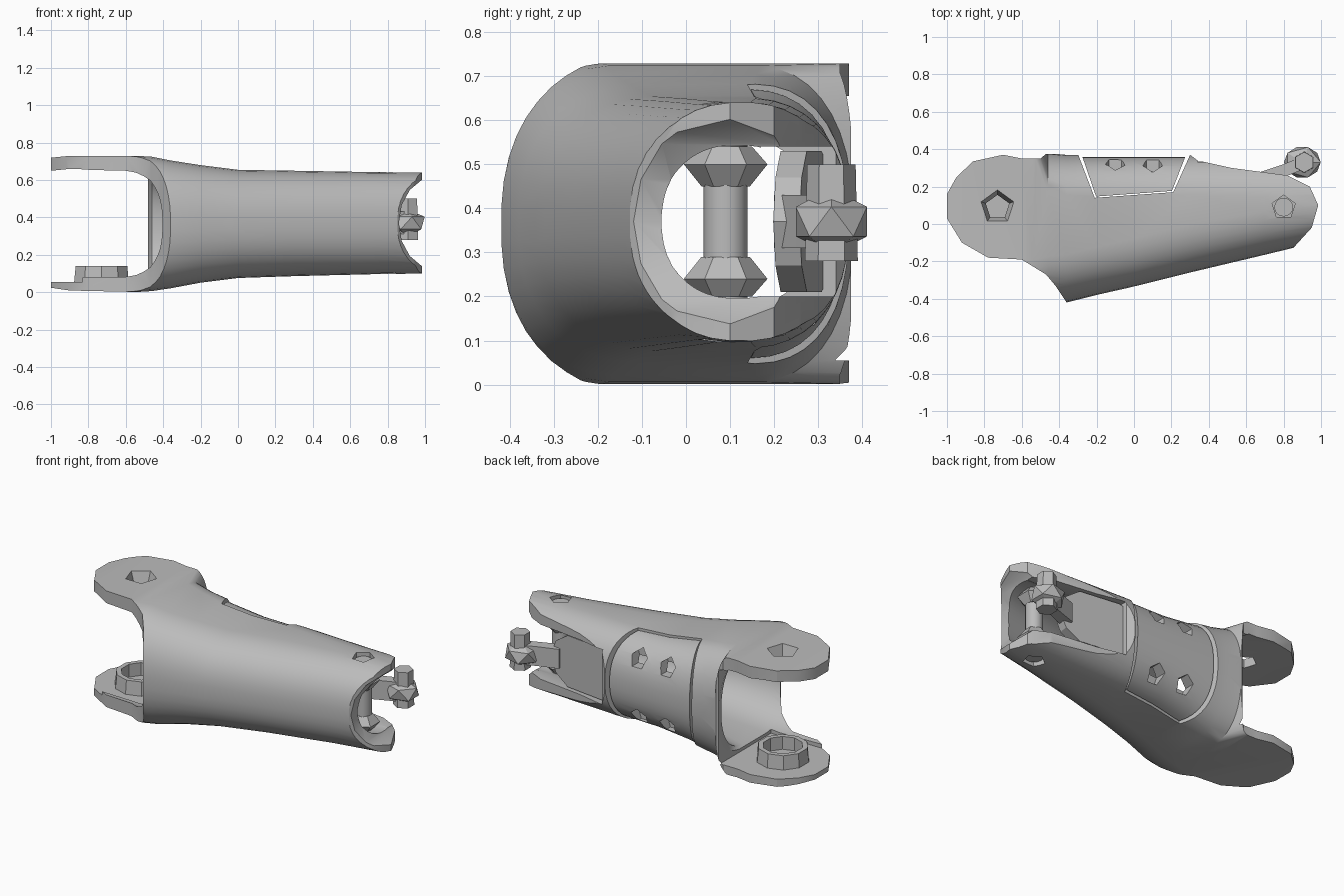
import bpy, bmesh, math
from mathutils import Matrix, Vector

old = bpy.data.objects.get("Cube")
if old:
    bpy.data.objects.remove(old)

# Single material
grey = bpy.data.materials.new("plain_grey")
grey.use_nodes = True
COLOR = (0.5, 0.5, 0.5, 1)
grey.diffuse_color = COLOR
grey.node_tree.nodes["Principled BSDF"].inputs["Base Color"].default_value = COLOR


def make(name, bm):
    bmesh.ops.recalc_face_normals(bm, faces=bm.faces)
    mesh = bpy.data.meshes.new(name)
    bm.to_mesh(mesh)
    bm.free()
    mesh.materials.append(grey)
    ob = bpy.data.objects.new(name, mesh)
    bpy.context.collection.objects.link(ob)
    return ob


def activate(ob):
    bpy.ops.object.select_all(action='DESELECT')
    ob.select_set(True)
    bpy.context.view_layer.objects.active = ob


def boolean(ob, tool, operation='DIFFERENCE'):
    activate(ob)
    mod = ob.modifiers.new("cut", 'BOOLEAN')
    mod.operation, mod.object, mod.solver = operation, tool, 'EXACT'
    bpy.ops.object.modifier_apply(modifier=mod.name)
    bpy.data.objects.remove(tool)


def smooth(ob, angle=30):
    activate(ob)
    bpy.ops.object.shade_smooth_by_angle(angle=math.radians(angle))


def prism(name, outline, low, high, axis='Z'):
    """Extrude an outline along z, or along y when it is drawn in x and z."""
    bm = bmesh.new()
    put = (lambda p, h: (p[0], p[1], h)) if axis == 'Z' else (lambda p, h: (p[0], h, p[1]))
    a = [bm.verts.new(put(p, low)) for p in outline]
    b = [bm.verts.new(put(p, high)) for p in outline]
    bm.faces.new(a)
    bm.faces.new(b)
    n = len(a)
    for i in range(n):
        bm.faces.new((a[i], a[(i + 1) % n], b[(i + 1) % n], b[i]))
    return make(name, bm)


def cone(name, center, r1, r2, depth, sides, axis='Z'):
    bm = bmesh.new()
    turn = Matrix.Rotation(math.pi / 2, 4, 'X') if axis == 'Y' else Matrix()
    bmesh.ops.create_cone(bm, cap_ends=True, segments=sides, radius1=r1, radius2=r2,
                          depth=depth, matrix=Matrix.Translation(center) @ turn)
    return make(name, bm)


def box(name, low, high):
    return prism(name, [(low[0], low[1]), (high[0], low[1]), (high[0], high[1]), (low[0], high[1])],
                 low[2], high[2])


# Tube stations: x, front y, back y, bottom z, top z
STATIONS = [
    (-1.05, -0.46, 0.65, 0.03, 0.715), (-0.9, -0.46, 0.65, 0.008, 0.73),
    (-0.54, -0.45, 0.6, 0.0, 0.73),
    (-0.46, -0.43, 0.38, 0.005, 0.725), (-0.36, -0.42, 0.37, 0.02, 0.705),
    (-0.2, -0.38, 0.37, 0.05, 0.68), (0.0, -0.335, 0.37, 0.075, 0.655),
    (0.3, -0.26, 0.37, 0.085, 0.65), (0.7, -0.165, 0.36, 0.095, 0.643),
    (1.05, -0.08, 0.34, 0.1, 0.64)]


def ring(station, inset_y, inset_z, n=40):
    x, front, back, low, high = station
    front, back, low, high = front + inset_y, back - inset_y, low + inset_z, high - inset_z
    rf = min(0.29, (back - front) / 2)
    rb = min(0.24, (back - front) / 2)
    pts = []
    for i in range(n):
        t = 2 * math.pi * (i + 0.5) / n
        c, s = math.cos(t), math.sin(t)
        cc, ss = abs(c) ** 0.85, math.copysign(abs(s) ** 0.85, s)
        y = back - rb + rb * cc if c > 0 else front + rf - rf * cc
        pts.append(Vector((x, y, (low + high) / 2 + (high - low) / 2 * ss)))
    return pts


def tube(name, inset=0.0, wall=0.07):
    bm = bmesh.new()
    outer, inner = [], []
    for st in STATIONS:
        thick = wall + max(0, st[0]) * 0.03
        outer.append([bm.verts.new(p) for p in ring(st, inset, inset)])
        inner.append([bm.verts.new(p) for p in ring(st, inset + wall, inset + thick)])
    loops = outer + inner[::-1]
    n = len(outer[0])
    for k, a in enumerate(loops):
        b = loops[(k + 1) % len(loops)]
        for i in range(n):
            j = (i + 1) % n
            bm.faces.new((a[i], a[j], b[j], b[i]))
    return make(name, bm)


# Main shell: tube trimmed by its plan outline, with a notch for the cover
plan = [(-0.36, -0.42), (-0.42, -0.33), (-0.47, -0.27), (-0.6, -0.19), (-0.78, -0.18),
        (-0.92, -0.1), (-1.0, 0.03), (-1.0, 0.16), (-0.95, 0.25), (-0.86, 0.335), (-0.7, 0.37),
        (-0.6, 0.35), (-0.5, 0.35), (-0.47, 0.375), (-0.3, 0.375), (-0.21, 0.14), (0.21, 0.17),
        (0.3, 0.37), (0.34, 0.34), (0.52, 0.3), (0.82, 0.26), (0.94, 0.2),
        (0.985, 0.1), (0.95, -0.02), (0.85, -0.13)]
shell = tube("main_shell")
boolean(shell, prism("trim", plan, -0.2, 1), 'INTERSECT')

# Open the fork, the back window and the concave tip
boolean(shell, box("fork_gap", (-1.2, -0.15, 0.055), (-0.48, 0.8, 0.645)))
boolean(shell, box("back_window", (0.34, 0.17, 0.2), (1.2, 0.8, 0.54)))
tip = [(1.06 + 0.2 * math.cos(i * math.pi / 8), 0.37 + 0.25 * math.sin(i * math.pi / 8))
       for i in range(16)]
boolean(shell, prism("tip_gap", tip, -0.6, 0.8, 'Y'))

# Countersunk fork hole and tip recesses
boolean(shell, cone("fork_hole", (-0.73, 0.09, 0.69), 0.055, 0.1, 0.12, 5))
for z in (0.09, 0.65):
    boolean(shell, cone("tip_hole", (0.8, 0.09, z), 0.065, 0.065, 0.08, 5))
smooth(shell)

# Back cover with four screw openings
cover = tube("back_cover", inset=0.01, wall=0.05)
boolean(cover, prism("trim", [(-0.29, 0.4), (-0.203, 0.147), (0.203, 0.177), (0.29, 0.4)], -0.2, 1),
        'INTERSECT')
for x in (-0.1, 0.1):
    for z in (0.18, 0.54):
        boolean(cover, cone("screw_hole", (x, 0.4, z), 0.055, 0.055, 0.3, 5, 'Y'))
smooth(cover)

# Bearing cup on the lower fork plate
cup = cone("bearing_cup", (-0.73, 0.09, 0.09), 0.155, 0.145, 0.1, 10)
boolean(cup, cone("bore", (-0.73, 0.09, 0.13), 0.115, 0.115, 0.14, 10))
smooth(cup)

# Tip pin with flared collars
pin = cone("tip_pin", (0.8, 0.09, 0.37), 0.05, 0.05, 0.5, 16)
smooth(pin)
for name, side in (("lower_collar", -1), ("upper_collar", 1)):
    for offset, depth, inner, outer in ((0.105, 0.05, 0.055, 0.095), (0.15, 0.04, 0.095, 0.06)):
        radii = (inner, outer) if side > 0 else (outer, inner)
        cone(name, (0.8, 0.09, 0.37 + side * offset), *radii, depth, 6)

# Link plate with rounded end, neck and knob
link = [(0.3, 0.23), (0.36, 0.21), (0.62, 0.21), (0.71, 0.27), (0.75, 0.37), (0.71, 0.47),
        (0.62, 0.53), (0.36, 0.53), (0.3, 0.51)]
plate = prism("link_plate", link, -0.03, 0.03, 'Y')
plate.matrix_world = Matrix.Translation((0.5, 0.26, 0)) @ Matrix.Rotation(-0.13, 4, 'Z') \
    @ Matrix.Translation((-0.5, 0, 0))
neck = [(0.68, 0.2), (0.68, 0.28), (0.8, 0.32), (0.9, 0.36), (0.9, 0.29), (0.8, 0.25)]
prism("link_neck", neck, 0.31, 0.43)
bm = bmesh.new()
bmesh.ops.create_icosphere(bm, subdivisions=1, radius=1,
                           matrix=Matrix.Translation((0.9, 0.33, 0.37)) @ Matrix.Diagonal((0.11, 0.095, 0.075, 1)))
make("link_knob", bm)
cone("knob_post", (0.91, 0.33, 0.39), 0.06, 0.055, 0.22, 6)
